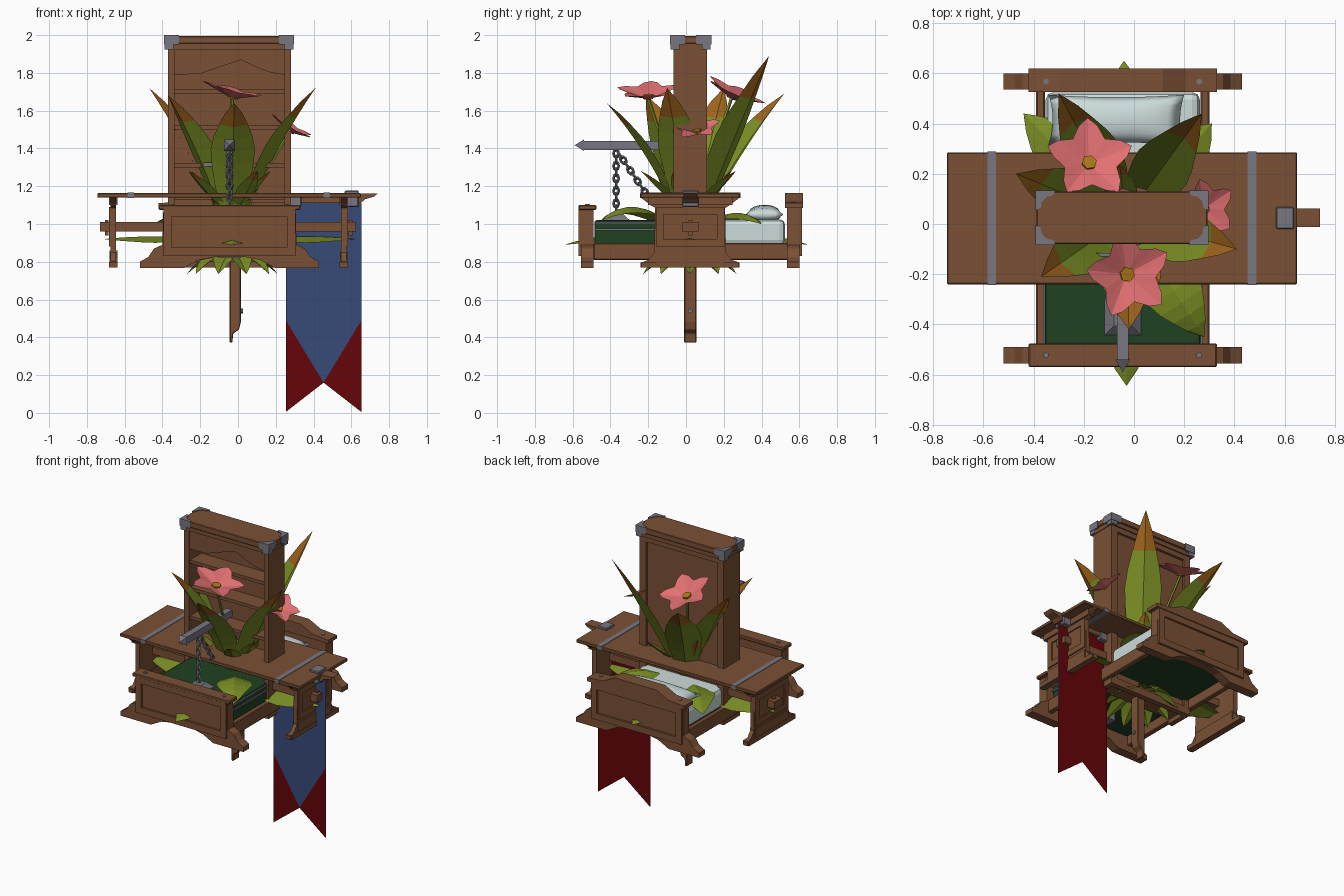
import bpy, bmesh, math
from mathutils import Vector, Quaternion

if "Cube" in bpy.data.objects:
    bpy.data.objects.remove(bpy.data.objects["Cube"])

def mat(name, r, g, b):
    m = bpy.data.materials.new(name)
    m.diffuse_color = [((c / 255 + .055) / 1.055) ** 2.4 for c in (r, g, b)] + [1]
    m.use_nodes = True
    m.node_tree.nodes["Principled BSDF"].inputs["Base Color"].default_value = m.diffuse_color
    return m

WOOD = mat("brown wood", 122, 80, 53)
LEAF = mat("leaf green", 122, 142, 36)
TIP = mat("leaf tip orange", 158, 100, 28)
PINK = mat("petal pink", 226, 112, 114)
GOLD = mat("flower gold", 172, 120, 28)
BLUE = mat("banner blue", 55, 74, 119)
RED = mat("banner red", 101, 4, 8)
SHEET = mat("sheet white", 205, 220, 220)
COVER = mat("blanket green", 31, 65, 34)
IRON = mat("iron grey", 120, 118, 128)

def finish(name, bm, mats, smooth=False, bevel=0, fix=True):
    if fix:
        bmesh.ops.recalc_face_normals(bm, faces=bm.faces)
    me = bpy.data.meshes.new(name)
    bm.to_mesh(me)
    bm.free()
    ob = bpy.data.objects.new(name, me)
    bpy.context.collection.objects.link(ob)
    for m in mats:
        me.materials.append(m)
    if smooth:
        for p in me.polygons:
            p.use_smooth = True
    if bevel:
        b = ob.modifiers.new("bevel", 'BEVEL')
        b.width, b.segments = bevel, 2 if bevel > .01 else 1
    return ob

def prism(name, pts, axis, a0, a1, m, bevel=0):
    """Extrude a 2D outline along an axis ('x': yz, 'y': xz, 'z': xy)."""
    put = {'x': lambda p, a: (a, *p), 'y': lambda p, a: (p[0], a, p[1]), 'z': lambda p, a: (*p, a)}[axis]
    bm = bmesh.new()
    lo, hi = [[bm.verts.new(put(p, a)) for p in pts] for a in (a0, a1)]
    bm.faces.new(lo)
    bm.faces.new(hi[::-1])
    n = len(pts)
    for i in range(n):
        bm.faces.new((lo[i], lo[(i + 1) % n], hi[(i + 1) % n], hi[i]))
    return finish(name, bm, [m], bevel=bevel)

def box(name, x0, x1, y0, y1, z0, z1, m=WOOD, bevel=0):
    return prism(name, [(x0, y0), (x1, y0), (x1, y1), (x0, y1)], 'z', z0, z1, m, bevel)

def frame(name, axis, a0, a1, u0, u1, v0, v1, w):
    """Raised rectangular border on a panel."""
    for i, (p, q, r, s) in enumerate(((u0, u1, v0, v0 + w), (u0, u1, v1 - w, v1),
                                      (u0, u0 + w, v0 + w, v1 - w), (u1 - w, u1, v0 + w, v1 - w))):
        prism(f"{name}_{i}", [(p, r), (q, r), (q, s), (p, s)], axis, a0, a1, WOOD)

def mirrored(half, c):
    return [(c + u, v) for u, v in half] + [(c - u, v) for u, v in reversed(half)]

def rod(name, a, b, r, m, sides=5):
    a, b = Vector(a), Vector(b)
    bm = bmesh.new()
    bmesh.ops.create_cone(bm, cap_ends=True, segments=sides, radius1=r, radius2=r, depth=(b - a).length)
    ob = finish(name, bm, [m])
    ob.rotation_euler = (b - a).to_track_quat('Z', 'Y').to_euler()
    ob.location = (a + b) / 2
    return ob

# ---------- bed ----------
BC = -.045
foot = [(.08, .825), (.16, .81), (.24, .768), (.475, .768), (.475, .80), (.43, .825), (.40, .87), (.355, .89)]
for name, y0, y1, top in (("footboard", -.555, -.49, [(.35, 1.085)]),
                          ("headboard", .535, .60, [(.35, 1.09), (.23, 1.10), (.15, 1.145), (.06, 1.15)])):
    prism(name, mirrored(foot + top, BC), 'y', y0, y1, WOOD)
    out = -1 if y0 < 0 else 1
    ya, yb = (y0 - .014, y0) if out < 0 else (y1, y1 + .014)
    frame(name + "_frame", 'y', ya, yb, BC - .35, BC + .35, .83, 1.085, .045)
    ym = (y0 + y1) / 2
    for s in (-1, 1):
        x = BC + s * .305
        rod(name + "_peg", (x, ym, 1.08), (x, ym, 1.106 if out < 0 else 1.12), .012, IRON, 6)
        xs = sorted((BC + s * .33, BC + s * .368))
        rod(name + "_bolt", (xs[0], ym, .86), (xs[1], ym, .86), .012, IRON, 6)
box("footboard_cap", BC - .375, BC + .375, -.57, -.475, 1.075, 1.10, WOOD, .005)
prism("headboard_cap", mirrored([(.375, 1.085), (.375, 1.11), (.25, 1.12), (.16, 1.165), (.06, 1.165)], BC),
      'y', .525, .62, WOOD)
for s in (-1, 1):
    xs = sorted((BC + s * .345, BC + s * .31))
    box("bed_side_rail", *xs, -.49, .54, .81, .90, WOOD, .005)
    xs = sorted((BC + s * .305, BC + s * .318))
    for z in (.965, 1.0):
        box("blanket_trim", *xs, -.482, .06, z, z + .01, IRON)
box("mattress", -.352, .262, .02, .525, .885, 1.025, SHEET, .03)
box("blanket", -.355, .265, -.485, .06, .885, 1.02, COVER, .012)
box("mattress_underside", -.345, .255, -.48, .515, .87, .89, COVER)

# pillow: two bulging grids
bm = bmesh.new()
for side in (1, -1):
    N = 10
    g = [[None] * (N + 1) for _ in range(N + 1)]
    for i in range(N + 1):
        for j in range(N + 1):
            u, v = 2 * i / N - 1, 2 * j / N - 1
            h = math.sqrt(max(0, (1 - u * u) * (1 - v * v)))
            g[i][j] = bm.verts.new((-.07 + .27 * u * (1 - .06 * (1 - v * v)),
                                    .415 + .1 * v * (1 - .1 * (1 - u * u)), 1.05 + side * .052 * h))
    for i in range(N):
        for j in range(N):
            bm.faces.new((g[i][j], g[i + 1][j], g[i + 1][j + 1], g[i][j + 1]))
bmesh.ops.remove_doubles(bm, verts=bm.verts, dist=.0005)
finish("pillow", bm, [SHEET], smooth=True)

# ---------- table ----------
box("table_top", -.745, .65, -.24, .285, 1.14, 1.163, WOOD, .004)
for x in (-.567, .47):
    box("table_strap", x - .017, x + .017, -.243, .288, 1.137, 1.166, IRON)
end = [(.262, .77), (.262, .795), (.22, .81), (.19, .85), (.185, 1.085), (.21, 1.10), (.262, 1.14)]
for x, s in ((-.66, -1), (.56, 1)):
    prism("table_end", mirrored(end, .022), 'x', x - .014, x + .014, WOOD)
    box("table_end_foot", x - .023, x + .023, -.235, .28, .77, .80)
    box("table_end_block", x - .021, x + .021, -.16, .205, .80, .86)
    box("table_end_head", x - .022, x + .022, -.2, .245, 1.10, 1.14)
    xs = sorted((x + s * .014, x + s * .022))
    frame("table_end_frame", 'x', *xs, -.16, .205, .88, 1.09, .04)
    box("tenon_key", x + s * .035 - .01, x + s * .035 + .01, .012, .035, .94, 1.02)
box("table_stretcher", -.73, .625, -.02, .065, .96, 1.01)

# ---------- bookshelf ----------
for x in (-.37, .245):
    box("shelf_side", x, x + .035, -.065, .11, .77, 1.94)
box("shelf_back", -.34, .25, .075, .095, .77, 1.94)
frame("shelf_back_frame", 'y', .095, .112, -.37, .28, .77, 1.94, .05)
for z in (.80, .98, 1.13, 1.30, 1.5, 1.69):
    box("shelf_board", -.338, .248, -.05, .078, z, z + .022)
prism("shelf_header", [(-.338, 1.93), (-.338, 1.79), (-.2, 1.795), (-.13, 1.82), (.015, 1.868),
                       (.12, 1.82), (.18, 1.80), (.248, 1.79), (.248, 1.93)], 'y', -.055, -.035, WOOD)
box("shelf_moulding", -.38, .285, -.072, .12, 1.925, 1.955)
box("shelf_cap", -.388, .293, -.08, .13, 1.955, 1.995, WOOD, .004)
for cx, sx in ((-.392, 1), (.297, -1)):
    for cy, sy in ((-.084, 1), (.134, -1)):
        L = [(0, 0), (.08, 0), (.07, .02), (.045, .025), (.025, .045), (.02, .07), (0, .08)]
        prism("corner_iron", [(cx + sx * a, cy + sy * b) for a, b in L], 'z', 1.95, 2.0, IRON)
        L = [(.003, .003), (.05, .003), (.003, .05)]
        prism("corner_iron_tip", [(cx + sx * a, cy + sy * b) for a, b in L], 'z', 1.925, 1.95, IRON)

# ---------- hanging banner with its wooden arm ----------
prism("banner_post", [(-.045, 1.2), (-.045, .372), (-.03, .372), (-.025, .42), (.005, .44), (.015, .48), (.015, 1.2)],
      'y', -.01, .055, WOOD, .004)
rod("banner_post_peg", (.012, .022, .54), (.026, .022, .54), .013, IRON, 6)
prism("banner_arm", [(-.03, 1.11), (.65, 1.11), (.67, 1.13), (.72, 1.145), (.74, 1.162), (-.03, 1.162)],
      'y', -.012, .062, WOOD)
box("banner_clamp_outer", .565, .638, -.02, .068, 1.09, 1.178, IRON, .005)
box("banner_clamp_inner", .265, .335, -.02, .068, 1.09, 1.16, IRON, .005)
xl, xm, xr, fy = .253, .453, .653, .032
bm = bmesh.new()
faces = [((xl, 1.11), (xl, .49), (xm, .16), (xr, .49), (xr, 1.11)),
         ((xl, .49), (xl, .005), (xm, .16)), ((xr, .49), (xm, .16), (xr, .005))]
for k, f in enumerate(faces):
    bm.faces.new([bm.verts.new((x, fy, z)) for x, z in f]).material_index = min(k, 1)
    bm.faces.new([bm.verts.new((x, fy + .005, z)) for x, z in reversed(f)]).material_index = 1
finish("banner_cloth", bm, [BLUE, RED], fix=False)

# ---------- iron arm, chains and hanging lamp ----------
HX = -.045
box("iron_arm", HX - .023, HX + .023, -.54, -.03, 1.393, 1.44, IRON)
bm = bmesh.new()
base = [bm.verts.new((HX + a * .03, -.54, 1.417 + b * .03)) for a, b in ((-1, -1), (1, -1), (1, 1), (-1, 1))]
tip = bm.verts.new((HX, -.59, 1.417))
bm.faces.new(base)
for i in range(4):
    bm.faces.new((base[i], base[(i + 1) % 4], tip))
finish("iron_arm_point", bm, [IRON])
box("iron_crossbar", HX - .14, HX + .12, -.13, -.115, 1.305, 1.325, IRON)

def chain(name, a, b, pitch=.034):
    a, b = Vector(a), Vector(b)
    n = round((b - a).length / pitch)
    q = (b - a).to_track_quat('X', 'Z')
    for i in range(n):
        bpy.ops.mesh.primitive_torus_add(major_segments=8, minor_segments=4, major_radius=.014, minor_radius=.007,
                                         location=a.lerp(b, (i + .5) / n))
        ob = bpy.context.object
        ob.name = name
        ob.scale.x = 1.4
        ob.rotation_mode = 'QUATERNION'
        ob.rotation_quaternion = q @ Quaternion((1, 0, 0), math.pi / 2 * (i % 2))
        ob.data.materials.append(IRON)

chain("lamp_chain", (HX, -.37, 1.39), (HX, -.37, 1.06))
chain("stay_chain", (HX, -.36, 1.38), (HX, -.19, 1.13))
bm = bmesh.new()
bmesh.ops.create_cone(bm, cap_ends=True, segments=4, radius1=.125, radius2=.05, depth=.05)
lamp = finish("lamp_roof", bm, [IRON])
lamp.location, lamp.rotation_euler.z = (HX, -.37, 1.03), math.pi / 4
box("lamp_body", HX - .06, HX + .06, -.43, -.31, .82, 1.01, IRON)

# ---------- plant ----------
def leaf(name, base, tip, w, hor, ver, tipped=True, lift=.35, rows=9):
    base, tip = Vector(base), Vector(tip)
    d = tip - base
    ctrl = Vector((base.x + d.x * hor, base.y + d.y * hor, ver))
    side = Vector((-d.y, d.x, 0)).normalized()
    bm = bmesh.new()
    prev = None
    for i in range(rows + 1):
        t = i / rows
        p = base * (1 - t) ** 2 + ctrl * 2 * t * (1 - t) + tip * t * t
        tan = 2 * (1 - t) * (ctrl - base) + 2 * t * (tip - ctrl)
        up = tan.cross(side).normalized()
        up = up if up.z > 0 else -up
        h = w * (.35 + .65 * math.sin(math.pi * t / 1.2)) if t < .6 else w * ((1 - t) / .4) ** .75
        row = [bm.verts.new(p + side * s * h + up * abs(s) * h * lift) for s in (-1, 0, 1)]
        if prev:
            for k in (0, 1):
                f = bm.faces.new((prev[k], prev[k + 1], row[k + 1], row[k]))
                f.material_index = int(tipped and t > .85)
        prev = row
    bmesh.ops.remove_doubles(bm, verts=bm.verts, dist=.0005)
    return finish(name, bm, [LEAF, TIP])

PC = (-.03, .02)
for x, y, z in ((-.30, .52, 1.69), (.27, .44, 1.89), (-.47, .20, 1.72), (.41, -.10, 1.72),
                (-.37, -.21, 1.68), (-.02, -.42, 1.64)):
    leaf("tall_leaf", (PC[0] + x * .12, PC[1] + y * .12, 1.0), (x, y, z), .118, .38, 1.36)
for i in range(9):
    a = i * math.tau / 9 + .3
    r = .29 if i % 2 else .22
    leaf("middle_leaf", (*PC, 1.02), (PC[0] + r * math.cos(a), PC[1] + r * math.sin(a), 1.28 + .09 * (i % 3 == 0)),
         .055, .6, 1.17)
# low leaves spreading over and through the furniture
for x, y, z, v in ((-.04, .65, .89, .98), (-.03, -.645, .89, .98), (-.71, .02, .92, .95), (.62, .02, .92, .95),
                   (-.44, .44, .99, 1.15), (.31, .40, 1.0, 1.15), (.28, -.45, 1.02, 1.2), (-.38, -.23, .95, 1.05)):
    leaf("low_leaf", (*PC, .92), (x, y, z), .115, .6, v, False, -.3)
for i in range(10):
    a = i * math.tau / 10
    leaf("root_leaf", (*PC, .86), (PC[0] + .24 * math.cos(a), PC[1] + .26 * math.sin(a), .735), .06, .5, .84, False)

def flower(c, n, r, spin):
    c = Vector(c)
    q = Vector(n).to_track_quat('Z', 'Y')
    bm = bmesh.new()
    at = lambda rad, a, h: bm.verts.new(c + q @ Vector((rad * r * math.cos(a), rad * r * math.sin(a), h * r)))
    inner, rim = [], []
    shape = ((-.5, .62, .24), (-.2, .84, .28), (0, 1.0, .28), (.2, .84, .28))
    for k in range(5):
        for da, rad, h in shape:
            a = spin + (k + da) * math.tau / 5
            inner.append(at(.17, a, .04))
            rim.append(at(rad, a, h))
    for i in range(20):
        j = (i + 1) % 20
        bm.faces.new((inner[i], inner[j], rim[j], rim[i]))
    bm.faces.new(inner).material_index = 1
    finish("flower", bm, [PINK, GOLD])
    rod("flower_heart", c, c + q @ Vector((0, 0, .018)), r * .17, GOLD, 6)
    rod("flower_stem", (*PC, 1.0), c, .009, LEAF)

flower((-.18, .24, 1.665), (.15, .45, 1), .178, 1.3)
flower((-.03, -.20, 1.665), (.25, -.05, 1), .178, .4)
flower((.275, .06, 1.485), (.5, -.1, .9), .13, .5)
